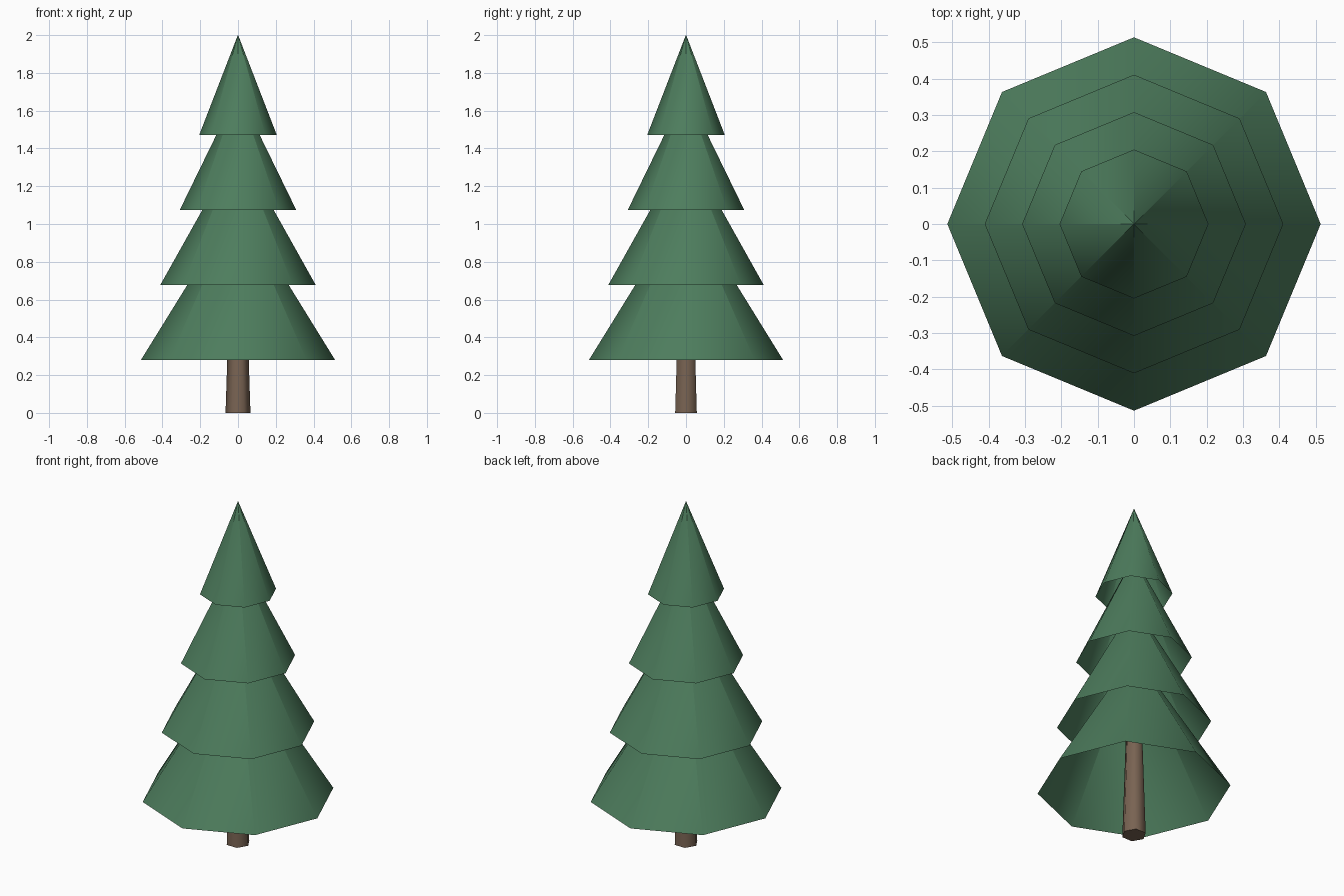
import bpy, bmesh, math
from mathutils import Matrix

if "Cube" in bpy.data.objects:
    bpy.data.objects.remove(bpy.data.objects["Cube"])


def material(name, rgb):
    m = bpy.data.materials.new(name)
    m.diffuse_color = (*rgb, 1.0)
    m.use_nodes = True
    m.node_tree.nodes["Principled BSDF"].inputs["Base Color"].default_value = m.diffuse_color
    return m


green = material("needle green", (0.075, 0.205, 0.110))
brown = material("bark brown", (0.190, 0.125, 0.085))


def tapered(name, sides, r_low, r_high, z_low, z_high, mat, open_base, angle):
    """Upright tapered prism with a vertex on the +x axis."""
    bm = bmesh.new()
    bmesh.ops.create_cone(bm, cap_ends=True, segments=sides,
                          radius1=r_low, radius2=r_high, depth=z_high - z_low,
                          matrix=Matrix.Translation((0, 0, (z_low + z_high) / 2)))
    # turn so that one corner lies exactly on +x
    v = bm.verts[:][0].co
    turn = Matrix.Rotation(-math.atan2(v.y, v.x), 4, 'Z')
    bmesh.ops.transform(bm, matrix=turn, verts=bm.verts)
    if open_base:
        base = [f for f in bm.faces if f.normal.z < -0.9]
        bmesh.ops.delete(bm, geom=base, context='FACES_ONLY')
    mesh = bpy.data.meshes.new(name)
    bm.to_mesh(mesh)
    bm.free()
    mesh.materials.append(mat)
    obj = bpy.data.objects.new(name, mesh)
    bpy.context.collection.objects.link(obj)
    # round shading on the sides, crisp rims
    bpy.ops.object.select_all(action='DESELECT')
    obj.select_set(True)
    bpy.context.view_layer.objects.active = obj
    bpy.ops.object.shade_smooth_by_angle(angle=math.radians(angle))
    return obj


# Trunk: six-sided, tapering up into the foliage
tapered("trunk", 6, 0.066, 0.027, 0.0, 1.2, brown, False, 65)

# Foliage: four hollow eight-sided cones (base radius, base height, tip height)
tiers = [(0.514, 0.28, 1.11), (0.411, 0.678, 1.41),
         (0.308, 1.075, 1.705), (0.205, 1.472, 2.0)]
for i, (radius, base, tip) in enumerate(tiers, 1):
    tapered(f"foliage_tier_{i}", 8, radius, 0.0008, base, tip, green, True, 50)
